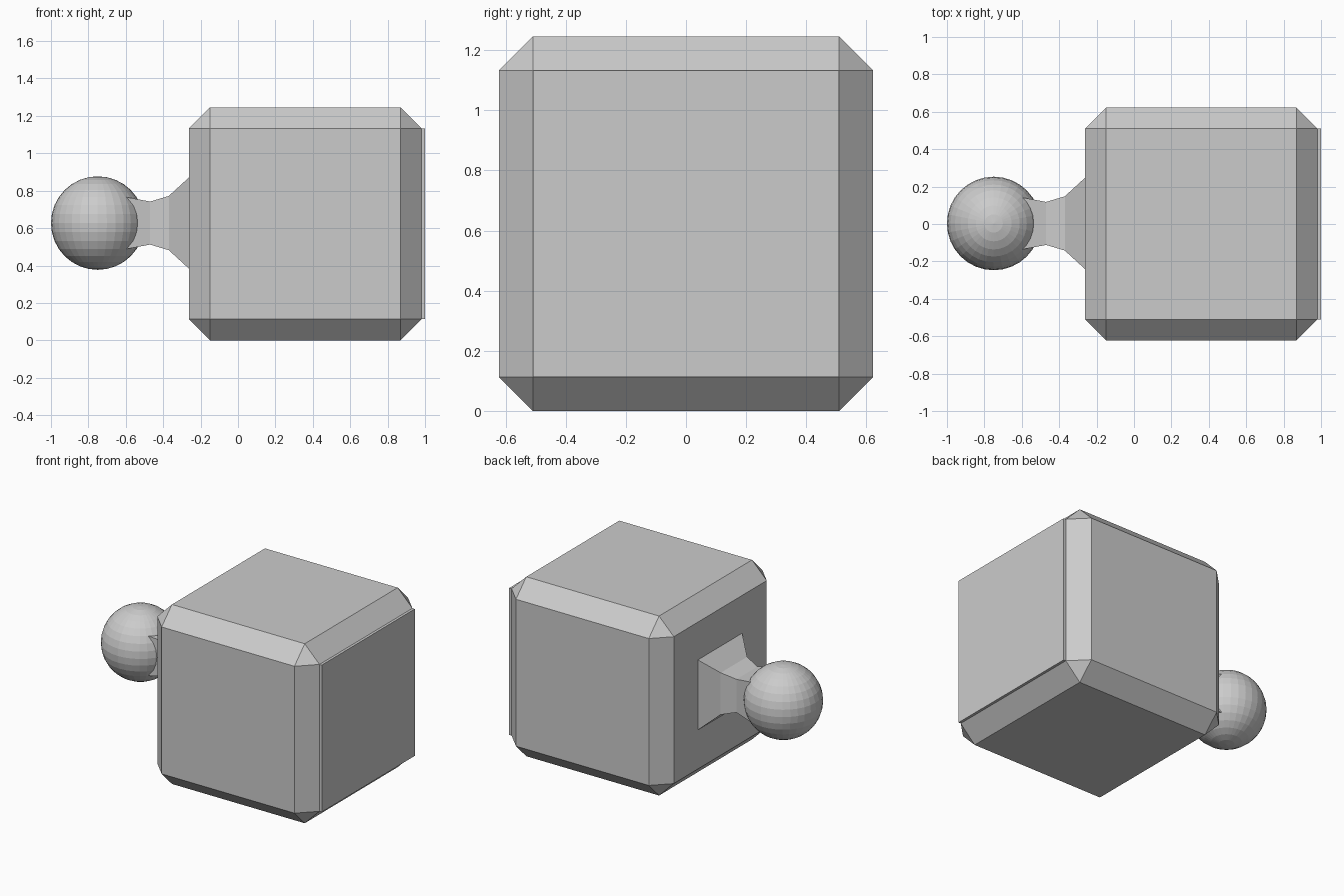
import bpy
import bmesh
from mathutils import Matrix, Vector

if "Cube" in bpy.data.objects:
    bpy.data.objects.remove(bpy.data.objects["Cube"])


def finish(bm, name):
    bmesh.ops.recalc_face_normals(bm, faces=bm.faces[:])
    mesh = bpy.data.meshes.new(name)
    bm.to_mesh(mesh)
    bm.free()
    obj = bpy.data.objects.new(name, mesh)
    bpy.context.collection.objects.link(obj)
    return obj


def cube(size, center):
    bm = bmesh.new()
    bmesh.ops.create_cube(bm, size=1, matrix=Matrix.Translation(center) @ Matrix.Diagonal((*size, 1)))
    return bm


# Chamfered main block
SIDE, CHAMFER = 1.245, 0.113
LEFT = -0.263
MID_Z = SIDE / 2
bm = cube((SIDE, SIDE, SIDE), (LEFT + SIDE / 2, 0, MID_Z))
bmesh.ops.bevel(bm, geom=bm.edges[:], offset=CHAMFER, offset_type='OFFSET',
                segments=1, profile=0.5, affect='EDGES')
# Shallow raised panel grown from the right-hand face
panel = [f for f in bm.faces if f.normal.x > 0.99]
grown = bmesh.ops.extrude_face_region(bm, geom=panel)["geom"]
bmesh.ops.delete(bm, geom=panel, context='FACES_ONLY')
bmesh.ops.translate(bm, vec=(0.018, 0, 0),
                    verts=[v for v in grown if isinstance(v, bmesh.types.BMVert)])
finish(bm, "block")

# Square neck, flared where it meets the block and the ball
AXIS = Vector((0, 0.003, 0.627))
profile = [(LEFT, 0.243), (-0.37, 0.145), (-0.47, 0.115), (-0.62, 0.143)]
bm = bmesh.new()
rings = [[bm.verts.new(AXIS + Vector((x, h * sy, h * sz)))
          for sy, sz in ((-1, -1), (1, -1), (1, 1), (-1, 1))] for x, h in profile]
for a, b in zip(rings, rings[1:]):
    for i in range(4):
        j = (i + 1) % 4
        bm.faces.new((a[i], a[j], b[j], b[i]))
bm.faces.new(rings[0])
bm.faces.new(rings[-1])
finish(bm, "neck")

# Faceted ball at the end of the neck
bm = bmesh.new()
bmesh.ops.create_uvsphere(bm, u_segments=32, v_segments=16, radius=0.25,
                          matrix=Matrix.Translation(AXIS + Vector((-0.75, 0, 0))))
finish(bm, "ball")
